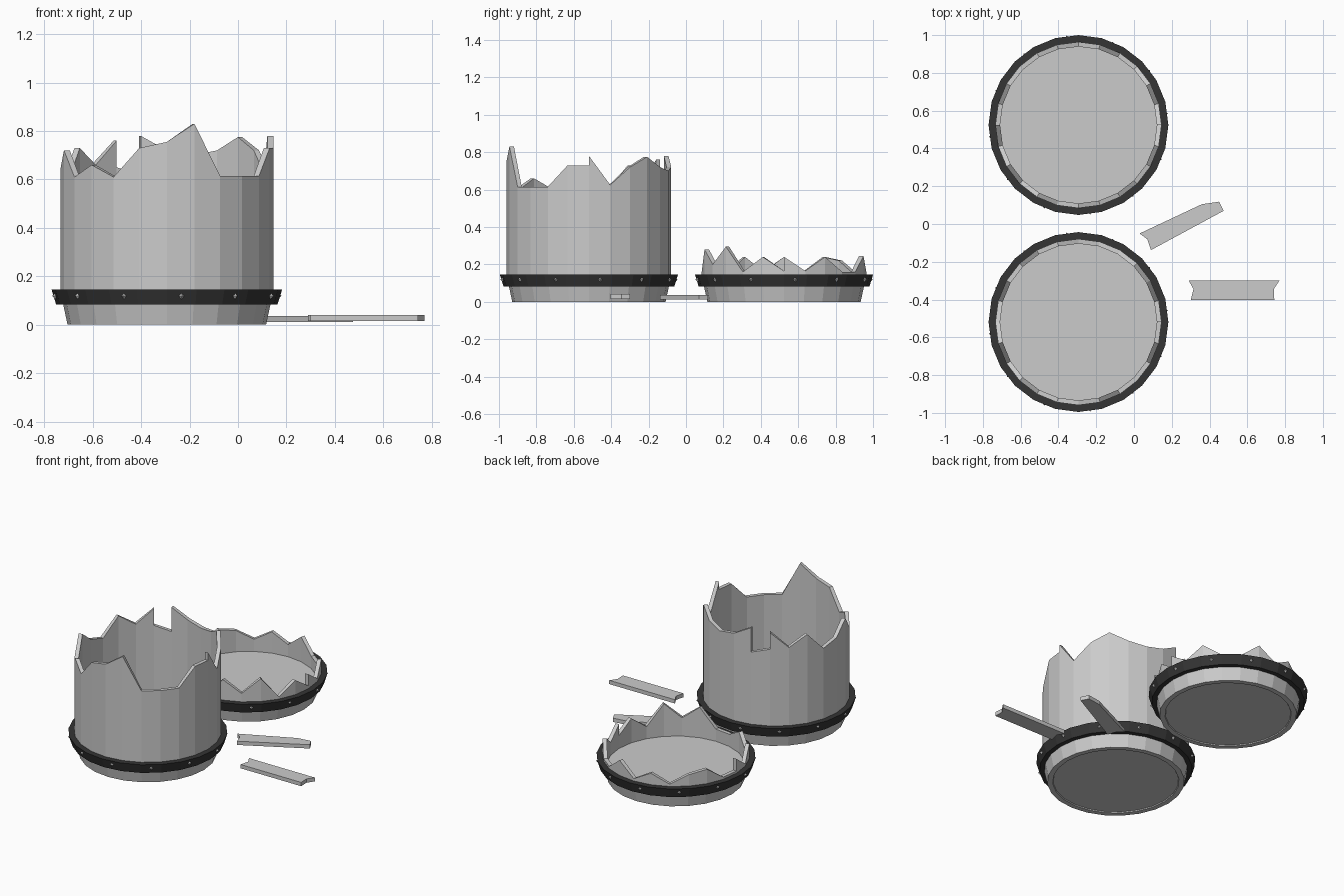
import bpy, bmesh, math
from mathutils import Vector

if "Cube" in bpy.data.objects:
    bpy.data.objects.remove(bpy.data.objects["Cube"])

N = 24
CX = -0.294


def pt(phi, r, z, cy):
    # angle measured from the front (-y) toward +x
    a = math.radians(phi)
    return Vector((CX + r * math.sin(a), cy - r * math.cos(a), z))


def material(name, c):
    m = bpy.data.materials.new(name)
    m.diffuse_color = (c, c, c, 1)
    m.use_nodes = True
    m.node_tree.nodes["Principled BSDF"].inputs["Base Color"].default_value = m.diffuse_color
    return m


def finish(name, bm, mat=None, merge=True):
    if merge:
        bmesh.ops.remove_doubles(bm, verts=bm.verts, dist=1e-5)
    me = bpy.data.meshes.new(name)
    bm.to_mesh(me)
    bm.free()
    ob = bpy.data.objects.new(name, me)
    bpy.context.collection.objects.link(ob)
    if mat:
        me.materials.append(mat)
    return ob


def face(bm, pts):
    bm.faces.new([bm.verts.new(p) for p in pts])


def lathe(name, prof, cy, closed, mat=None):
    # faceted revolve of an (r, z) outline, listed counter-clockwise
    bm = bmesh.new()
    for i in range(N):
        a, b = i * 15, i * 15 + 15
        for k in range(len(prof) if closed else len(prof) - 1):
            (r0, z0), (r1, z1) = prof[k], prof[(k + 1) % len(prof)]
            q = [pt(a, r0, z0, cy), pt(b, r0, z0, cy),
                 pt(b, r1, z1, cy), pt(a, r1, z1, cy)]
            if r0 == 0:
                q = [q[0], q[2], q[3]]
            elif r1 == 0:
                q = q[:3]
            face(bm, q)
    return finish(name, bm, mat)


RO, RI, FLOOR = 0.44, 0.415, 0.08


def staves(name, heights, cy):
    # jagged wall; a pair of heights makes a vertical step at that angle
    bm = bmesh.new()
    h = [v if isinstance(v, tuple) else (v, v) for v in heights]
    for i in range(N):
        a, b = i * 15, i * 15 + 15
        za, zb = h[i][1], h[(i + 1) % N][0]
        outer = [(0.41, 0), (RO, 0.14)]
        face(bm, [pt(a, *outer[0], cy), pt(b, *outer[0], cy),
                  pt(b, *outer[1], cy), pt(a, *outer[1], cy)])
        face(bm, [pt(a, RO, 0.14, cy), pt(b, RO, 0.14, cy),
                  pt(b, RO, zb, cy), pt(a, RO, za, cy)])
        face(bm, [pt(a, RO, za, cy), pt(b, RO, zb, cy),
                  pt(b, RI, zb, cy), pt(a, RI, za, cy)])
        face(bm, [pt(a, RI, za, cy), pt(b, RI, zb, cy),
                  pt(b, RI, FLOOR, cy), pt(a, RI, FLOOR, cy)])
        lo, hi = h[i]
        if lo != hi:
            q = [pt(a, RO, lo, cy), pt(a, RI, lo, cy),
                 pt(a, RI, hi, cy), pt(a, RO, hi, cy)]
            face(bm, q if lo > hi else q[::-1])
    return finish(name, bm)


def rivets(name, cy):
    # diamond studs on every second hoop facet
    bm = bmesh.new()
    for k in range(12):
        p = 7.5 + 30 * k
        d = 1.5
        rim = [pt(p - d, .463, .119, cy), pt(p, .463, .105, cy),
               pt(p + d, .463, .119, cy), pt(p, .463, .133, cy)]
        tip = pt(p, .478, .119, cy)
        for j in range(4):
            face(bm, [rim[j], rim[(j + 1) % 4], tip])
    return finish(name, bm)


def plank(name, outline, z0, z1):
    bm = bmesh.new()
    f = bm.faces.new([bm.verts.new((x, y, z0)) for x, y in outline])
    ext = bmesh.ops.extrude_face_region(bm, geom=[f], use_keep_orig=True)
    bmesh.ops.translate(bm, vec=(0, 0, z1 - z0),
                        verts=[e for e in ext["geom"] if isinstance(e, bmesh.types.BMVert)])
    bmesh.ops.recalc_face_normals(bm, faces=bm.faces)
    return finish(name, bm)


iron = material("dark_iron", 0.035)

# broken-edge heights, every 15 degrees from the front
tall = [.755, .83, .615, .615, .615, .73, (.73, .78), .625, .72, .775, .72, .70,
        .72, (.78, .62), (.65, .76), .66, .73, .61, .64, .72, .61, .66, .61, .73]
short = [.16, .28, .20, .295, .16, .24, (.165, .24), .165, .24, .16, .16, .245,
         .16, .22, .16, .22, .24, .16, (.16, .24), .16, .24, .16, .22, .16]

for tag, cy, hs in (("barrel", -0.519, tall), ("barrel_end", 0.524, short)):
    staves(tag + "_staves", hs, cy)
    lathe(tag + "_floor", [(RI, FLOOR), (0, FLOOR)], cy, False)
    lathe(tag + "_underside", [(0, .006), (.375, .006), (.378, 0), (.41, 0)][::1], cy, False).data.flip_normals()
    lathe(tag + "_hoop", [(.425, .083), (.457, .083), (.476, .145), (.435, .145)], cy, True, iron)
    rivets(tag + "_rivets", cy)

# loose broken staves on the ground
plank("loose_stave_right", [(.29, -.30), (.315, -.345), (.30, -.403), (.743, -.403),
                            (.74, -.345), (.77, -.30)], .016, .041)
plank("loose_stave_middle", [(.03, -.05), (.07, -.08), (.09, -.138), (.475, .07),
                             (.45, .118), (.36, .105)], .012, .037)
